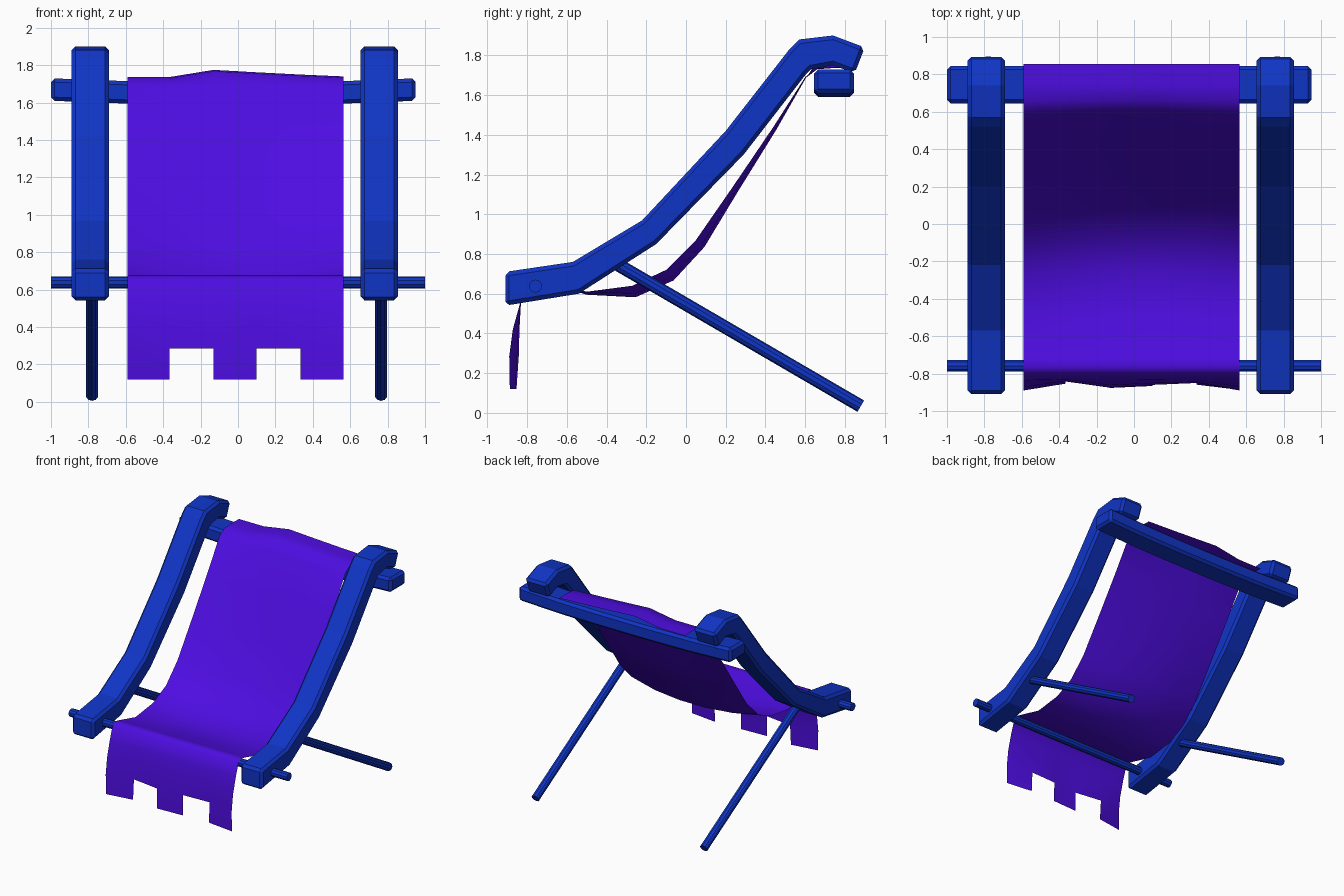
import bpy
import bmesh
from mathutils import Vector

cube = bpy.data.objects.get("Cube")
if cube:
    bpy.data.objects.remove(cube)


def make_material(name, colour):
    mat = bpy.data.materials.new(name)
    mat.use_nodes = True
    mat.diffuse_color = colour
    mat.node_tree.nodes["Principled BSDF"].inputs["Base Color"].default_value = colour
    return mat


BLUE = make_material("blue wood", (0.005, 0.035, 0.56, 1))
PURPLE = make_material("purple cloth", (0.075, 0.004, 0.75, 1))


def finish(bm, name, mat):
    mesh = bpy.data.meshes.new(name)
    bm.to_mesh(mesh)
    bm.free()
    obj = bpy.data.objects.new(name, mesh)
    bpy.context.collection.objects.link(obj)
    mesh.materials.append(mat)
    return obj


def loft(name, rings, bevel):
    """Closed solid through matching rings, with chamfered long edges."""
    bm = bmesh.new()
    loops = [[bm.verts.new(p) for p in ring] for ring in rings]
    n = len(loops[0])
    for a, b in zip(loops, loops[1:]):
        for i in range(n):
            j = (i + 1) % n
            bm.faces.new((a[i], a[j], b[j], b[i]))
    bm.faces.new(loops[0])
    bm.faces.new(loops[-1])
    bmesh.ops.recalc_face_normals(bm, faces=bm.faces)
    obj = finish(bm, name, BLUE)
    mod = obj.modifiers.new("chamfer", "BEVEL")
    mod.width = bevel
    mod.segments = 1
    mod.limit_method = "ANGLE"
    mod.angle_limit = 1.0
    return obj


def rod(name, start, end, radius=0.033):
    """Round stick between two points."""
    start, end = Vector(start), Vector(end)
    axis = end - start
    bm = bmesh.new()
    bmesh.ops.create_cone(bm, cap_ends=True, segments=10, radius1=radius,
                          radius2=radius, depth=axis.length)
    bmesh.ops.rotate(bm, verts=bm.verts,
                     matrix=axis.to_track_quat("Z", "Y").to_matrix())
    bmesh.ops.translate(bm, verts=bm.verts, vec=(start + end) / 2)
    return finish(bm, name, BLUE)


# Curved side rails and their rear legs: top and bottom outline as (y, z)
rail_top = [(-.91, .71), (-.57, .76), (-.22, .97), (.20, 1.42),
            (.52, 1.83), (.57, 1.88), (.74, 1.90), (.90, 1.84)]
rail_bottom = [(-.91, .54), (-.54, .60), (-.15, .85), (.29, 1.30),
               (.60, 1.70), (.63, 1.73), (.74, 1.75), (.85, 1.71)]
for side, x in (("right", -0.79), ("left", 0.755)):
    x0, x1 = x - 0.1, x + 0.1
    loft(side + "_rail", [[(x0, *t), (x1, *t), (x1, *b), (x0, *b)]
                          for t, b in zip(rail_top, rail_bottom)], 0.02)
    leg_x = x + 0.01
    rod(side + "_leg", (leg_x, -0.37, 0.762), (leg_x, 0.88, 0.034))

# Slightly sagging top crossbar and front dowel
bar = [(-1, 1.67), (-.6, 1.655), (-.2, 1.65), (.2, 1.65), (.57, 1.655), (.95, 1.67)]
loft("top_crossbar", [[(x, .645, z - .06), (x, .845, z - .06),
                       (x, .845, z + .06), (x, .645, z + .06)] for x, z in bar], 0.02)
rod("front_dowel", (-1, -0.758, 0.638), (1, -0.758, 0.638))

# Sling cloth: side path (y, z) with sag depth and ripple strength per row
path = [(.855, 1.735, 0, 0), (.75, 1.737, 0, 0), (.66, 1.73, 0, 0),
        (.60, 1.69, .005, 0), (.44, 1.44, .02, 0), (.23, 1.13, .035, 0),
        (.05, .87, .055, 0), (-.10, .72, .065, 0), (-.27, .64, .06, 0),
        (-.50, .61, .015, 0), (-.72, .668, 0, 0), (-.765, .677, 0, 0),
        (-.80, .655, 0, 0), (-.83, .55, 0, .1), (-.83, .42, 0, .7),
        (-.83, .285, 0, 1), (-.845, .12, 0, .7)]
columns = [-.59, -.365, -.13, .10, .335, .565]
sag = [0, .7, 1, 1, .7, 0]
crest = [0, 0, .038, .025, .013, .003]
ripple = [.06, .012, .045, .03, .02, .06]

bm = bmesh.new()
rows = []
for k, (y, z, depth, wave) in enumerate(path):
    a, b = path[max(k - 1, 0)], path[min(k + 1, len(path) - 1)]
    back = Vector((0, a[1] - b[1], b[0] - a[0])).normalized()
    rows.append([])
    for i, x in enumerate(columns):
        p = Vector((x, y, z)) + back * depth * sag[i]
        p.y -= ripple[i] * wave
        if k < 3:
            p.z += crest[i]
        rows[-1].append(bm.verts.new(p))
for k in range(len(rows) - 1):
    for i in range(len(columns) - 1):
        if k == len(rows) - 2 and i % 2:
            continue  # notches between the hanging tabs
        a, b = rows[k], rows[k + 1]
        bm.faces.new((a[i], b[i], b[i + 1], a[i + 1]))
for face in bm.faces:
    face.smooth = True
finish(bm, "sling_cloth", PURPLE)
